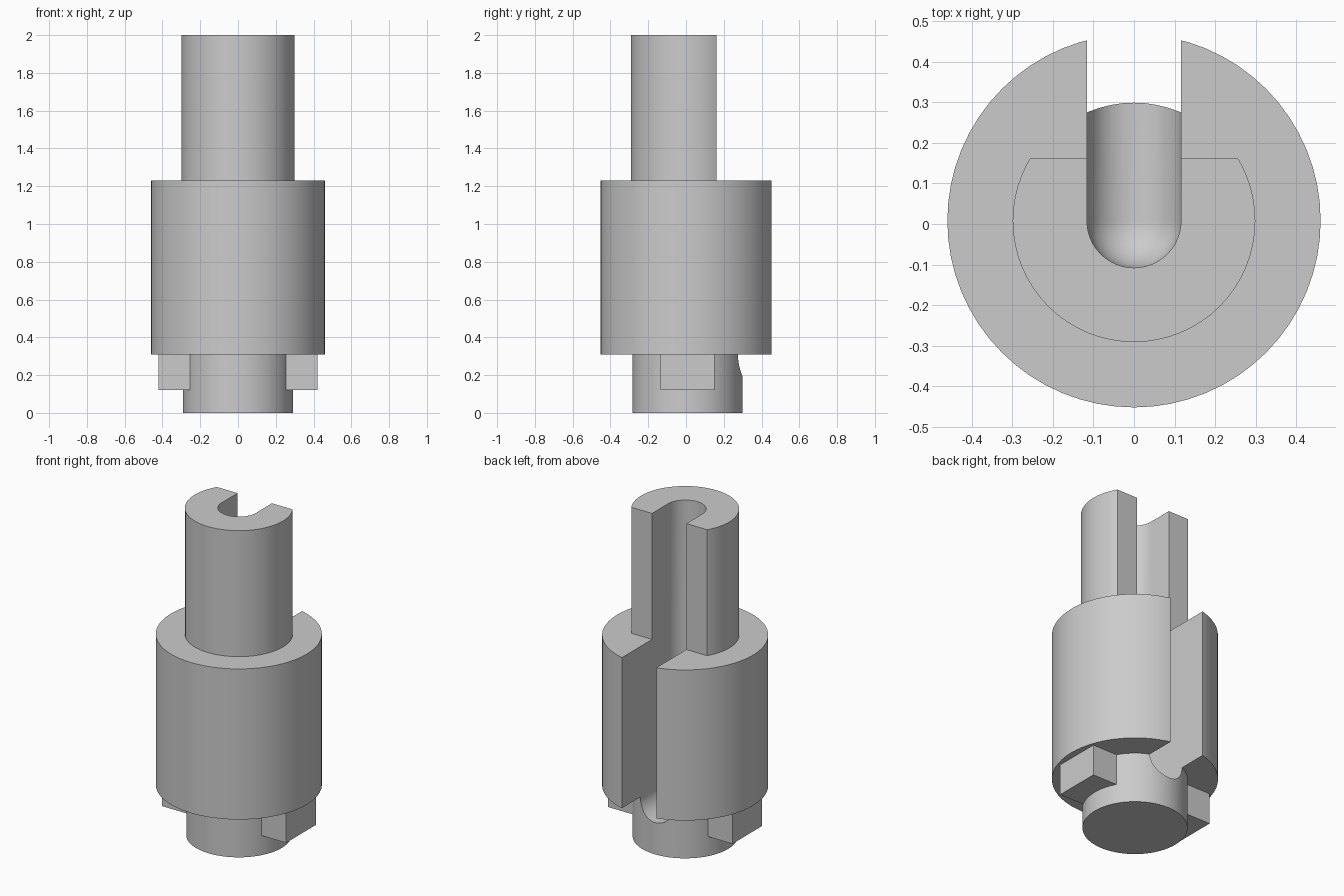
import bpy, bmesh, math
from mathutils import Matrix, Vector

cube = bpy.data.objects.get("Cube")
if cube:
    bpy.data.objects.remove(cube, do_unlink=True)

AXIS_Y = 0.008       # the turned axis sits slightly behind the middle
SLOT_R = 0.116
BASE_Z, SHOULDER_Z, TOP_Z = 0.31, 1.23, 2.0

steel = bpy.data.materials.new("plain grey")
steel.use_nodes = True
grey = (0.6, 0.6, 0.6, 1)
steel.diffuse_color = grey
steel.node_tree.nodes["Principled BSDF"].inputs["Base Color"].default_value = grey


def finish(name, bm):
    bmesh.ops.recalc_face_normals(bm, faces=bm.faces)
    mesh = bpy.data.meshes.new(name)
    bm.to_mesh(mesh)
    bm.free()
    mesh.materials.append(steel)
    ob = bpy.data.objects.new(name, mesh)
    bpy.context.collection.objects.link(ob)
    return ob


def revolve(profile, steps=64):
    """Turn a (radius, z) profile about the vertical axis."""
    bm = bmesh.new()
    verts = [bm.verts.new((r, 0, z)) for r, z in profile]
    edges = [bm.edges.new(pair) for pair in zip(verts, verts[1:])]
    bmesh.ops.spin(bm, geom=verts + edges, axis=(0, 0, 1), cent=(0, 0, 0),
                   angle=math.tau, steps=steps)
    bmesh.ops.remove_doubles(bm, verts=bm.verts, dist=1e-5)
    return bm


def box(name, low, high):
    bm = bmesh.new()
    low, high = Vector(low), Vector(high)
    bmesh.ops.create_cube(bm, size=1, matrix=Matrix.Translation((low + high) / 2)
                          @ Matrix.Diagonal((*(high - low), 1)))
    return finish(name, bm)


def combine(target, tool, operation):
    mod = target.modifiers.new("combine", "BOOLEAN")
    mod.operation, mod.object, mod.solver = operation, tool, "EXACT"
    bpy.context.view_layer.objects.active = target
    bpy.ops.object.modifier_apply(modifier=mod.name)
    bpy.data.objects.remove(tool, do_unlink=True)


# Stepped shaft: lower spigot, wide body, upper stem
shaft = finish("slotted_shaft", revolve([
    (0, 0), (0.291, 0), (0.291, BASE_Z), (0.46, BASE_Z), (0.46, SHOULDER_Z),
    (0.299, SHOULDER_Z), (0.299, TOP_Z), (0, TOP_Z)]))

# Two drive keys under the body
for side in (-1, 1):
    xs = sorted((side * 0.15, side * 0.42))
    key = box("drive_key", (xs[0], -0.143, 0.12), (xs[1], 0.143, BASE_Z + 0.05))
    combine(shaft, key, "UNION")

# Flat on the back of the upper stem
combine(shaft, box("flat_cutter", (-1, 0.154, SHOULDER_Z), (1, 1, 3)), "DIFFERENCE")

# Round-ended slot, open to the back
arc = [(SLOT_R * math.sin(a), BASE_Z - SLOT_R * math.cos(a))
       for a in (i * math.pi / 24 for i in range(13))]
bm = revolve(arc + [(SLOT_R, 2.5), (0, 2.5)], 48)
bmesh.ops.bisect_plane(bm, geom=bm.verts[:] + bm.edges[:] + bm.faces[:], dist=1e-5,
                       plane_co=(0, 0, 0), plane_no=(0, 1, 0), clear_outer=True)
rim = [e for e in bm.edges if e.is_boundary]
sweep = bmesh.ops.extrude_edge_only(bm, edges=rim)["geom"]
bmesh.ops.translate(bm, vec=(0, 1, 0),
                    verts=[g for g in sweep if isinstance(g, bmesh.types.BMVert)])
bmesh.ops.holes_fill(bm, edges=[e for e in bm.edges if e.is_boundary], sides=0)
combine(shaft, finish("slot_cutter", bm), "DIFFERENCE")

# Place on the axis and smooth the curved faces
shaft.data.transform(Matrix.Translation((0, AXIS_Y, 0)))
bpy.ops.object.select_all(action="DESELECT")
shaft.select_set(True)
bpy.context.view_layer.objects.active = shaft
bpy.ops.object.shade_smooth_by_angle(angle=math.radians(30))
